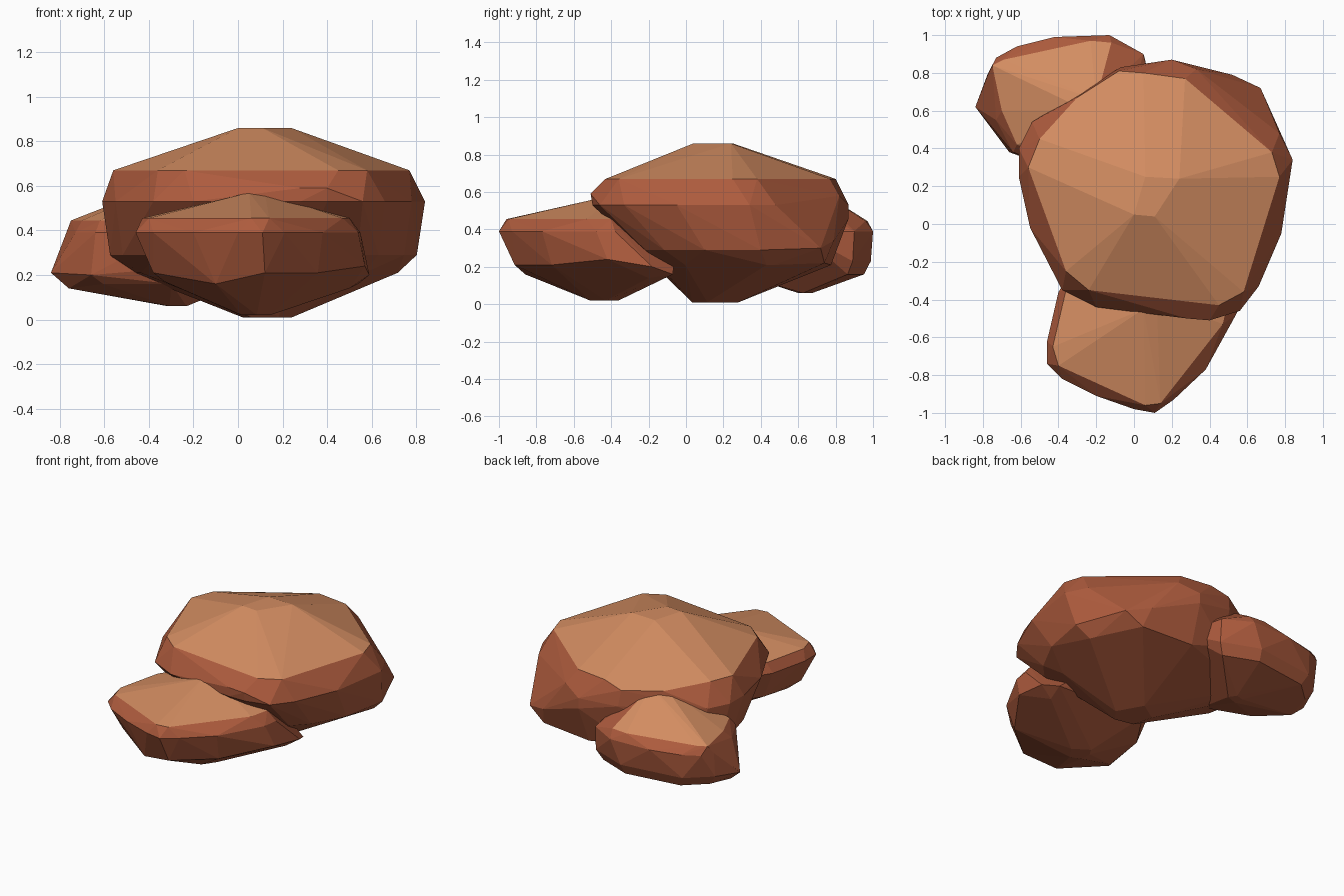
import bpy
import bmesh
from mathutils import Vector

default_cube = bpy.data.objects.get("Cube")
if default_cube:
    bpy.data.objects.remove(default_cube, do_unlink=True)


def flat_material(name, colour):
    material = bpy.data.materials.new(name)
    material.use_nodes = True
    material.diffuse_color = (*colour, 1)
    shader = material.node_tree.nodes["Principled BSDF"]
    shader.inputs["Base Color"].default_value = (*colour, 1)
    shader.inputs["Roughness"].default_value = 0.9
    return material


sandy_top = flat_material("sandy top", (0.65, 0.265, 0.12))
red_side = flat_material("red brown side", (0.42, 0.105, 0.047))


def scaled_ring(outline, height, centre, scale_x, scale_y, step):
    """Copy the outline at another height, drawn in towards a centre."""
    cx, cy = centre
    return [Vector((cx + (x - cx) * scale_x, cy + (y - cy) * scale_y, height))
            for x, y in outline[::step]]


def boulder(name, peak, peak_height, cap, cap_height, waist, waist_height,
            skirts, corners):
    """Wrap a faceted hull around the outlines and colour the cap by height."""
    points = [Vector((x, y, peak_height)) for x, y in peak]
    points += [Vector((x, y, cap_height)) for x, y in cap]
    points += [Vector((x, y, waist_height)) for x, y in waist]
    points += [Vector(corner) for corner in corners]
    for skirt in skirts:
        points += scaled_ring(waist, *skirt)

    bm = bmesh.new()
    for point in points:
        bm.verts.new(point)
    hull = bmesh.ops.convex_hull(bm, input=bm.verts)
    unused = {v for v in hull["geom_interior"] + hull["geom_unused"]
              if isinstance(v, bmesh.types.BMVert)}
    bmesh.ops.delete(bm, geom=list(unused), context="VERTS")
    bmesh.ops.dissolve_limit(bm, angle_limit=0.05, verts=bm.verts, edges=bm.edges)
    bmesh.ops.recalc_face_normals(bm, faces=bm.faces)

    # Sandy cap above the rim, red brown everywhere else
    for face in bm.faces:
        lowest = min(vert.co.z for vert in face.verts)
        face.material_index = 0 if lowest > cap_height - 0.05 else 1

    mesh = bpy.data.meshes.new(name)
    bm.to_mesh(mesh)
    bm.free()
    mesh.materials.append(sandy_top)
    mesh.materials.append(red_side)
    rock = bpy.data.objects.new(name, mesh)
    bpy.context.collection.objects.link(rock)
    return rock


# Large central boulder
boulder(
    "large_boulder",
    peak=[(0, .05), (.11, .04), (.24, .24), (.06, .25)], peak_height=.86,
    cap=[(-.56, .3), (-.5, .45), (.05, .8), (.27, .77), (.73, .38),
         (.77, .25), (.58, -.36), (.45, -.43), (-.24, -.35), (-.36, -.25)],
    cap_height=.67,
    waist=[(-.61, .4), (-.61, .25), (-.55, -.02), (-.38, -.35), (-.2, -.44),
           (.28, -.5), (.4, -.5), (.56, -.46), (.66, -.33), (.78, -.05),
           (.84, .34), (.77, .48), (.2, .87), (-.07, .83), (-.54, .54)],
    waist_height=.53,
    skirts=[(.29, (.1, .6), .95, .77, 1),
            (.21, (.12, .6), .83, .65, 2),
            (.01, (.14, .15), .16, .18, 3)],
    corners=[(.28, -.5, .59), (.4, -.51, .59), (-.3, .67, .635),
             (-.08, .81, .635), (.33, .82, .58), (.2, .87, .46),
             (.52, .79, .34), (.67, .72, .3), (.55, .74, .22), (.7, .47, .21)])

# Low boulder at the front
boulder(
    "front_boulder",
    peak=[(.05, -.45), (.12, -.4)], peak_height=.57,
    cap=[(-.36, -.35), (-.43, -.65), (-.4, -.75), (.06, -.96), (.14, -.95),
         (.47, -.53), (.5, -.4), (.2, -.1), (-.2, -.1)],
    cap_height=.455,
    waist=[(-.4, -.36), (-.46, -.62), (-.46, -.74), (-.38, -.82), (-.2, -.91),
           (0, -.98), (.11, -1), (.21, -.93), (.38, -.77), (.54, -.48),
           (.55, -.38), (.25, -.05), (-.2, -.05)],
    waist_height=.39,
    skirts=[(.21, (.2, -.4), .88, .86, 2),
            (.02, (.08, -.42), .14, .16, 3)],
    corners=[(.57, -.42, .24), (.59, -.18, .2), (.54, -.07, .16),
             (.5, -.2, .14), (-.33, -.62, .17), (-.1, -.86, .16)])

# Small boulder at the back right corner
boulder(
    "back_boulder",
    peak=[(-.25, .6), (-.2, .66)], peak_height=.64,
    cap=[(-.62, .42), (-.7, .6), (-.75, .84), (-.69, .87), (-.23, .97),
         (-.12, .96), (.02, .8), (.05, .5), (-.3, .3)],
    cap_height=.445,
    waist=[(-.64, .38), (-.73, .55), (-.77, .8), (-.73, .88), (-.62, .94),
           (-.42, .99), (-.2, 1), (-.13, 1), (.05, .9), (.12, .6), (-.3, .25)],
    waist_height=.39,
    skirts=[(.23, (-.3, .6), 1.01, .97, 2),
            (.16, (-.3, .6), .9, .88, 2),
            (.06, (-.27, .63), .1, .12, 3)],
    corners=[(-.84, .62, .21), (-.76, .6, .14), (-.66, .38, .2)])
